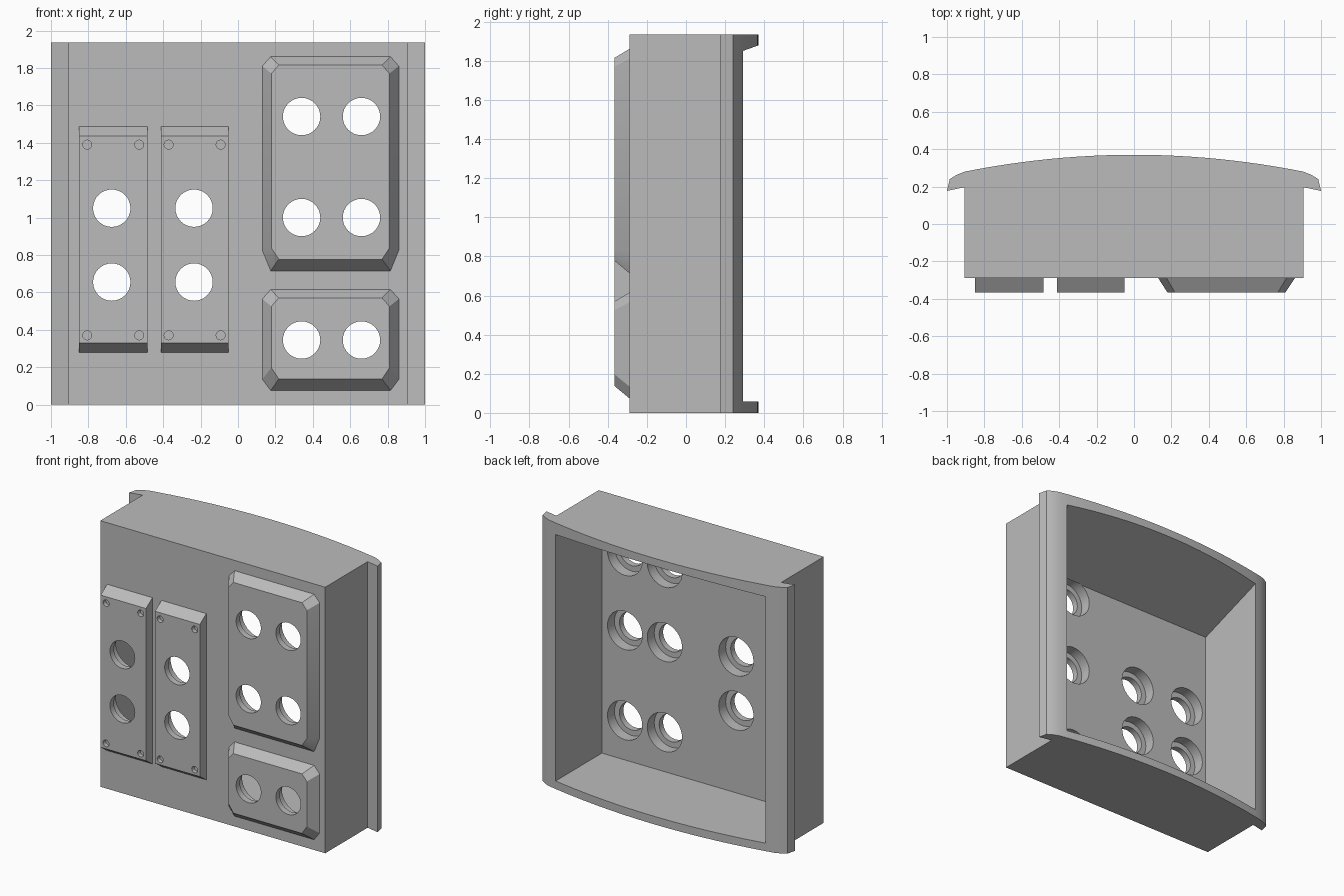
import bpy, bmesh, math
from mathutils import Vector

if "Cube" in bpy.data.objects:
    bpy.data.objects.remove(bpy.data.objects["Cube"])

grey = bpy.data.materials.new("plain grey")
grey.use_nodes = True
grey.diffuse_color = (0.5, 0.5, 0.5, 1)
grey.node_tree.nodes["Principled BSDF"].inputs["Base Color"].default_value = grey.diffuse_color


def loft(bm, rings):
    """Skin matching rings of points and cap both ends."""
    rows = [[bm.verts.new(p) for p in ring] for ring in rings]
    n = len(rows[0])
    for a, b in zip(rows, rows[1:]):
        for i in range(n):
            j = (i + 1) % n
            bm.faces.new((a[i], a[j], b[j], b[i]))
    bm.faces.new(rows[0])
    bm.faces.new(rows[-1])


def finish(name, bm):
    bmesh.ops.recalc_face_normals(bm, faces=bm.faces)
    mesh = bpy.data.meshes.new(name)
    bm.to_mesh(mesh)
    bm.free()
    mesh.materials.append(grey)
    ob = bpy.data.objects.new(name, mesh)
    bpy.context.collection.objects.link(ob)
    return ob


def solid(name, rings):
    bm = bmesh.new()
    loft(bm, rings)
    return finish(name, bm)


def bore(bm, x, z, steps, segments=32):
    """Stepped round cutter along y; steps are (y, radius)."""
    angles = [math.tau * i / segments for i in range(segments)]
    loft(bm, [[(x + r * math.cos(a), y, z + r * math.sin(a)) for a in angles]
              for y, r in steps])


def cut(ob, cutter):
    mod = ob.modifiers.new("cut", 'BOOLEAN')
    mod.operation = 'DIFFERENCE'
    mod.solver = 'EXACT'
    mod.object = cutter
    bpy.ops.object.select_all(action='DESELECT')
    bpy.context.view_layer.objects.active = ob
    ob.select_set(True)
    bpy.ops.object.modifier_apply(modifier=mod.name)


HEIGHT, FRONT, FACE, FLOOR = 1.935, -0.29, -0.365, -0.24

# Housing: box with a bowed back and side lips, extruded upwards
half = [(0.905, FRONT), (0.905, 0.197), (1.0, 0.177), (0.985, 0.24), (0.95, 0.262)]
arc = [(0.905 * (1 - i / 12), 0.37 - 0.09 * (1 - i / 12) ** 2) for i in range(24)]
outline = half + arc + [(-0.905, 0.28)] + [(-x, y) for x, y in reversed(half)]
housing = solid("housing", [[(x, y, z) for x, y in outline] for z in (0, HEIGHT)])

# Cavity, open to the back, with a sloping ceiling
section = [(FLOOR, 0.058), (0.5, 0.058), (0.5, 1.925), (FLOOR, 1.66)]
cavity = solid("cavity_cutter", [[(x, y, z) for y, z in section] for x in (-0.845, 0.845)])
cut(housing, cavity)

# Stepped openings through the front wall
bm = bmesh.new()
openings = [(x, z) for x in (0.34, 0.66) for z in (1.54, 1.0, 0.345)]
openings += [(x, z) for x in (-0.675, -0.235) for z in (1.05, 0.655)]
for x, z in openings:
    bore(bm, x, z, [(-0.45, 0.1), (-0.32, 0.1), (-0.32, 0.14), (FLOOR + 0.005, 0.14)])
openings_cutter = finish("openings_cutter", bm)

# Screw recesses in the narrow plates
bm = bmesh.new()
for plate_x in (-0.667, -0.232):
    for side in (-0.139, 0.139):
        for z in (0.37, 1.39):
            bore(bm, plate_x + side, z, [(-0.45, 0.024), (-0.335, 0.024)], 16)
screw_cutter = finish("screw_cutter", bm)

# Narrow plates with bevelled ends
plates = []
for name, x0, x1 in (("outer_plate", -0.85, -0.485), ("inner_plate", -0.412, -0.052)):
    side = [(FRONT, 0.278), (FACE, 0.33), (FACE, 1.437), (FRONT, 1.487)]
    plate = solid(name, [[(x, y, z) for y, z in side] for x in (x0, x1)])
    cut(plate, screw_cutter)
    plates.append(plate)


# Wide panels: tapered blocks with clipped corners
def octagon(y, x0, x1, z0, z1, wide, low, high):
    return [(x0 + wide, y, z0), (x1 - wide, y, z0), (x1, y, z0 + low), (x1, y, z1 - high),
            (x1 - wide, y, z1), (x0 + wide, y, z1), (x0, y, z1 - high), (x0, y, z0 + low)]


for name, z0, z1, low in (("upper_panel", 0.715, 1.86, 0.11), ("lower_panel", 0.075, 0.615, 0.06)):
    base = octagon(FRONT, 0.13, 0.86, z0, z1, 0.045, low, 0.05)
    face = octagon(FACE, 0.178, 0.81, z0 + 0.062, z1 - 0.045, 0.04, 0.06, 0.045)
    plates.append(solid(name, [base, face]))

for part in [housing] + plates:
    cut(part, openings_cutter)
    bpy.ops.object.shade_smooth_by_angle(angle=math.radians(25))

for cutter in (cavity, openings_cutter, screw_cutter):
    bpy.data.objects.remove(cutter)
